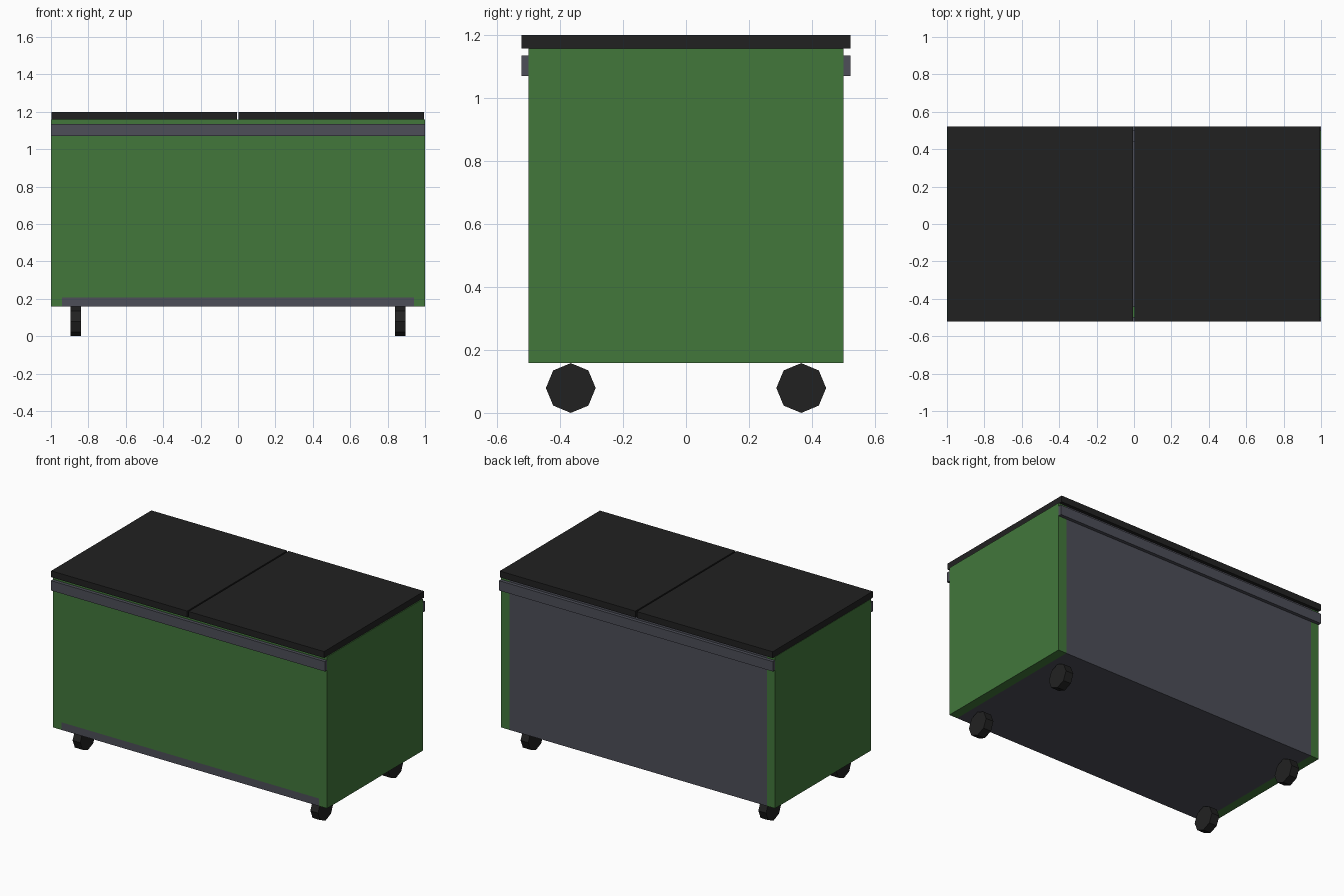
import bpy, bmesh, math
from mathutils import Matrix

if "Cube" in bpy.data.objects:
    bpy.data.objects.remove(bpy.data.objects["Cube"])


def material(name, rgb):
    m = bpy.data.materials.new(name)
    m.diffuse_color = (*rgb, 1)
    m.use_nodes = True
    m.node_tree.nodes["Principled BSDF"].inputs["Base Color"].default_value = m.diffuse_color
    return m


GREEN = material("green paint", (0.054, 0.184, 0.044))
GREY = material("slate grey", (0.074, 0.077, 0.098))
BLACK = material("black plastic", (0.0155, 0.0155, 0.0155))


def finish(name, bm, mat):
    me = bpy.data.meshes.new(name)
    bm.to_mesh(me)
    bm.free()
    me.materials.append(mat)
    ob = bpy.data.objects.new(name, me)
    bpy.context.collection.objects.link(ob)
    return ob


def box(name, x, y, z, mat):
    """Box from (min, max) ranges on each axis."""
    bm = bmesh.new()
    bmesh.ops.create_cube(bm, size=1)
    for v in bm.verts:
        v.co = [r[0] if c < 0 else r[1] for c, r in zip(v.co, (x, y, z))]
    return finish(name, bm, mat)


def wheel(name, x, y, radius=0.079, width=0.056):
    """Eight-sided wheel with its axle along x and a corner on top."""
    bm = bmesh.new()
    bmesh.ops.create_cone(bm, cap_ends=True, segments=8, radius1=radius,
                          radius2=radius, depth=width,
                          matrix=Matrix.Translation((x, y, radius))
                          @ Matrix.Rotation(math.pi / 2, 4, 'Y'))
    return finish(name, bm, BLACK)


BOTTOM, FLOOR, RIM, TOP = 0.158, 0.208, 1.158, 1.2
IN = 0.94   # inner face of the side walls

# Hollow container: green sides and front, grey floor and back
box("left_wall", (-1, -IN), (-0.5, 0.5), (BOTTOM, RIM), GREEN)
box("right_wall", (IN, 1), (-0.5, 0.5), (BOTTOM, RIM), GREEN)
box("front_wall", (-IN, IN), (-0.5, -0.44), (FLOOR, RIM), GREEN)
box("floor", (-IN, IN), (-0.5, 0.5), (BOTTOM, FLOOR), GREY)
box("back_wall", (-IN, IN), (0.44, 0.5), (FLOOR, RIM), GREY)

# Rails along the front and back
box("front_rail", (-1, 1), (-0.522, -0.5), (1.07, 1.135), GREY)
box("back_rail", (-1, 1), (0.5, 0.522), (1.07, 1.135), GREY)

# Two lids with a narrow gap
box("left_lid", (-0.998, -0.006), (-0.522, 0.522), (RIM, TOP), BLACK)
box("right_lid", (0.004, 0.994), (-0.522, 0.522), (RIM, TOP), BLACK)

# Four wheels
for sx, side in ((-1, "left"), (1, "right")):
    for sy, end in ((-1, "front"), (1, "back")):
        wheel(f"{end}_{side}_wheel", sx * 0.868, sy * 0.366)
